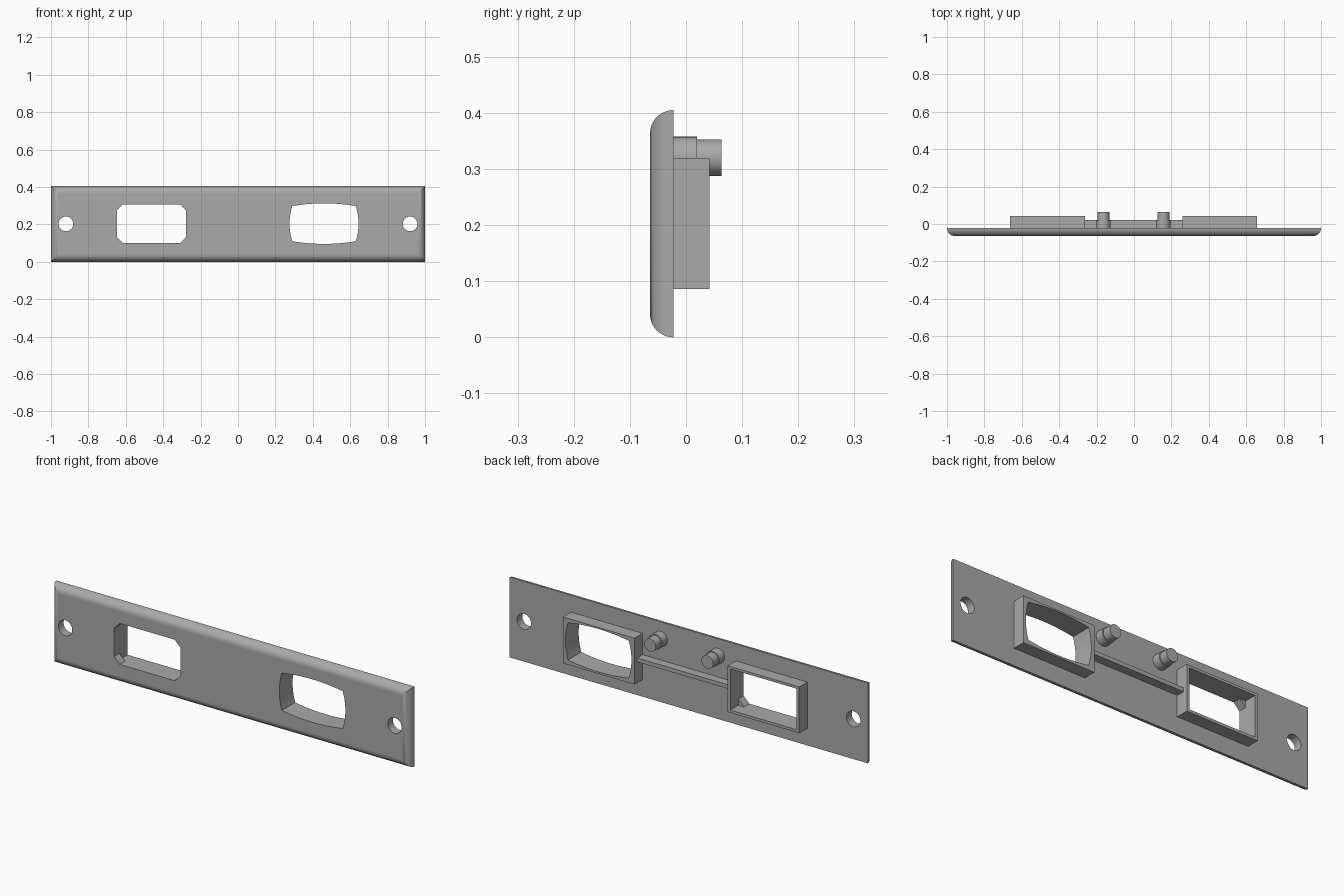
import bpy, bmesh, math

if "Cube" in bpy.data.objects:
    bpy.data.objects.remove(bpy.data.objects["Cube"])

FRONT, BACK = -0.064, -0.022
HEIGHT, ROUND = 0.405, 0.041
MID = HEIGHT / 2

grey = bpy.data.materials.new("plain_grey")
grey.use_nodes = True
colour = (0.4, 0.4, 0.4, 1)
grey.diffuse_color = colour
grey.node_tree.nodes["Principled BSDF"].inputs["Base Color"].default_value = colour


def loft(name, rings):
    """Skin (y, outline) rings, outlines being (x, z) points, and cap both ends."""
    bm = bmesh.new()
    loops = [[bm.verts.new((x, y, z)) for x, z in pts] for y, pts in rings]
    n = len(loops[0])
    for a, b in zip(loops, loops[1:]):
        for i in range(n):
            j = (i + 1) % n
            bm.faces.new((a[i], a[j], b[j], b[i]))
    bm.faces.new(loops[0])
    bm.faces.new(loops[-1])
    bmesh.ops.recalc_face_normals(bm, faces=bm.faces)
    mesh = bpy.data.meshes.new(name)
    bm.to_mesh(mesh)
    bm.free()
    mesh.materials.append(grey)
    obj = bpy.data.objects.new(name, mesh)
    bpy.context.collection.objects.link(obj)
    return obj


def prism(name, pts, y0, y1):
    return loft(name, [(y0, pts), (y1, pts)])


def rect(x0, x1, z0, z1):
    return [(x0, z0), (x1, z0), (x1, z1), (x0, z1)]


def circle(cx, cz, r, n=32):
    return [(cx + r * math.cos(math.tau * i / n), cz + r * math.sin(math.tau * i / n))
            for i in range(n)]


def chamfered(x0, x1, z0, z1, c):
    return [(x0 + c, z0), (x1 - c, z0), (x1, z0 + c), (x1, z1 - c),
            (x1 - c, z1), (x0 + c, z1), (x0, z1 - c), (x0, z0 + c)]


def barrel(cx, cz, hx, hz, bulge, n=12):
    """Rectangle whose four sides bow outward."""
    corners = rect(cx - hx, cx + hx, cz - hz, cz + hz)
    normals = [(0, -1), (1, 0), (0, 1), (-1, 0)]
    pts = []
    for k, (nx, nz) in enumerate(normals):
        (ax, az), (bx, bz) = corners[k], corners[(k + 1) % 4]
        for i in range(n):
            t = i / n
            d = bulge * 4 * t * (1 - t)
            pts.append((ax + (bx - ax) * t + nx * d, az + (bz - az) * t + nz * d))
    return pts


def cut(target, pts):
    cutter = prism("cutter", pts, -0.2, 0.2)
    mod = target.modifiers.new("cut", "BOOLEAN")
    mod.operation, mod.solver, mod.object = "DIFFERENCE", "EXACT", cutter
    bpy.context.view_layer.objects.active = target
    bpy.ops.object.modifier_apply(modifier=mod.name)
    bpy.data.objects.remove(cutter)


def smooth(obj):
    bpy.ops.object.select_all(action="DESELECT")
    obj.select_set(True)
    bpy.context.view_layer.objects.active = obj
    bpy.ops.object.shade_smooth_by_angle(angle=math.radians(30))
    mod = obj.modifiers.new("flat_normals", "WEIGHTED_NORMAL")
    mod.keep_sharp = True


# Face plate with quarter-round mitred front edges
rings = []
for i in range(17):
    a = math.pi / 2 * i / 16
    inset = ROUND * (1 - math.cos(a))
    y = BACK + (FRONT - BACK) * math.sin(a)
    rings.append((y, rect(-1 + inset, 1 - inset, inset, HEIGHT - inset)))
plate = loft("face_plate", rings)

# Openings and screw holes
square_hole = chamfered(-0.647, -0.277, 0.1, 0.307, 0.032)
barrel_hole = barrel(0.46, 0.204, 0.17, 0.094, 0.0145)
for outline in (square_hole, barrel_hole, circle(-0.92, MID, 0.039), circle(0.92, MID, 0.039)):
    cut(plate, outline)
smooth(plate)

# Rear frames round the openings
right_frame = prism("right_frame", rect(-0.662, -0.262, 0.086, 0.32), BACK, 0.042)
cut(right_frame, rect(-0.647, -0.277, 0.1, 0.307))
left_frame = prism("left_frame", rect(0.258, 0.658, 0.086, 0.32), BACK, 0.042)
cut(left_frame, barrel_hole)
smooth(left_frame)

# Rail joining the frames
prism("rear_rail", rect(-0.262, 0.258, 0.192, 0.212), BACK, 0.021)

# Stepped pegs
for side, x in (("right", -0.163), ("left", 0.157)):
    for part, r, y0, y1 in (("base", 0.0375, BACK, 0.02), ("tip", 0.0325, 0.02, 0.063)):
        smooth(prism(f"{side}_peg_{part}", circle(x, 0.32, r), y0, y1))
